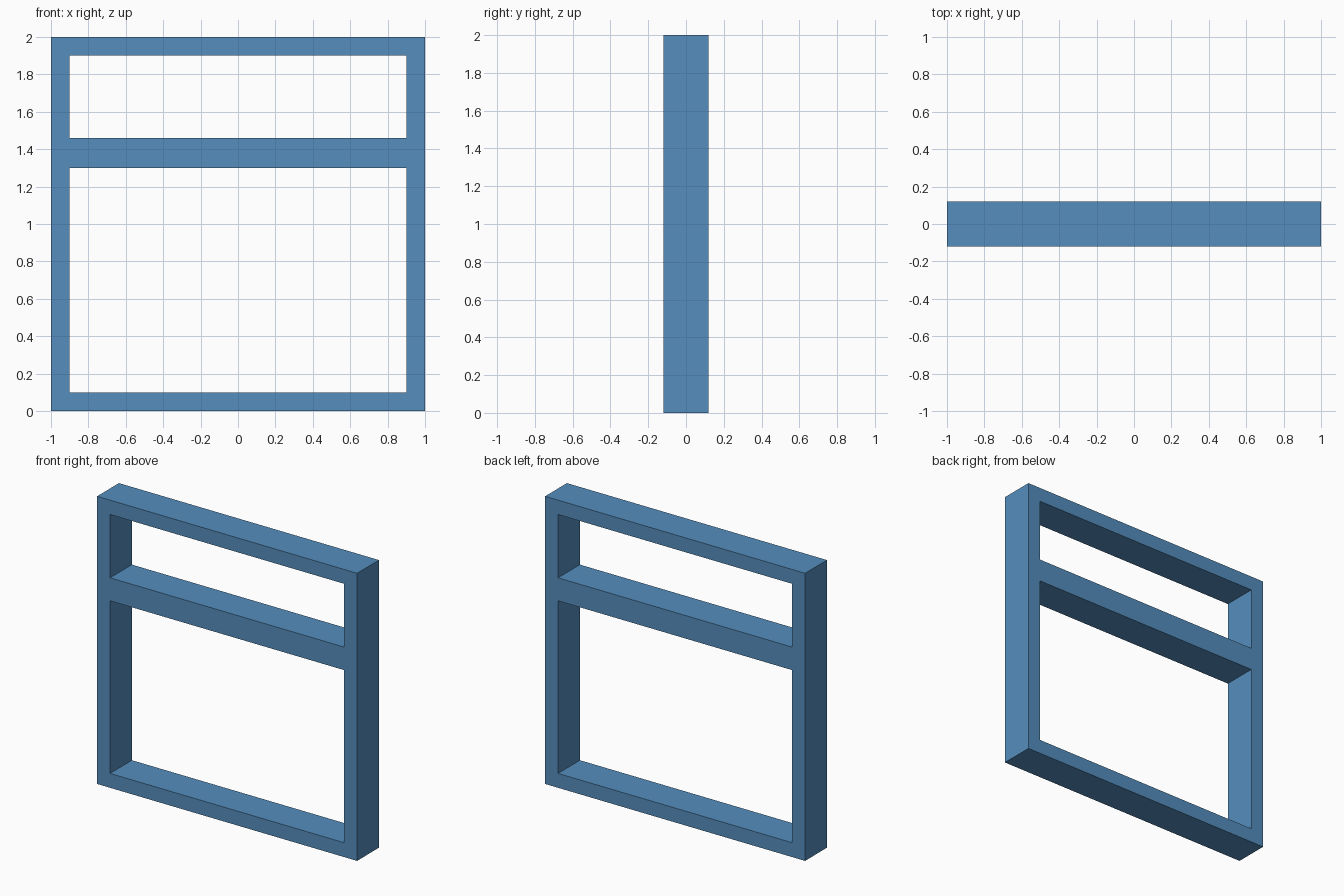
import bpy
import bmesh

if "Cube" in bpy.data.objects:
    bpy.data.objects.remove(bpy.data.objects["Cube"])

DEPTH = 0.24
XS = [-1.0, -0.9, 0.9, 1.0]               # left jamb, opening, right jamb
ZS = [0.0, 0.1, 1.3, 1.46, 1.9, 2.0]      # sill, opening, transom, opening, head
OPENINGS = {(1, 1), (1, 3)}

bm = bmesh.new()

# Front face of the frame as a grid with the two openings left out
verts = [[bm.verts.new((x, -DEPTH / 2, z)) for z in ZS] for x in XS]
for i in range(len(XS) - 1):
    for j in range(len(ZS) - 1):
        if (i, j) not in OPENINGS:
            bm.faces.new((verts[i][j], verts[i + 1][j],
                          verts[i + 1][j + 1], verts[i][j + 1]))

# Extrude the front face through to the back
result = bmesh.ops.extrude_face_region(bm, geom=bm.faces[:], use_keep_orig=True)
moved = [g for g in result["geom"] if isinstance(g, bmesh.types.BMVert)]
bmesh.ops.translate(bm, verts=moved, vec=(0, DEPTH, 0))
bmesh.ops.recalc_face_normals(bm, faces=bm.faces[:])

mesh = bpy.data.meshes.new("window_frame")
bm.to_mesh(mesh)
bm.free()
frame = bpy.data.objects.new("window_frame", mesh)
bpy.context.collection.objects.link(frame)

# Blue paint
paint = bpy.data.materials.new("blue_paint")
paint.diffuse_color = (0.09, 0.27, 0.51, 1.0)
paint.use_nodes = True
paint.node_tree.nodes["Principled BSDF"].inputs["Base Color"].default_value = paint.diffuse_color
mesh.materials.append(paint)
